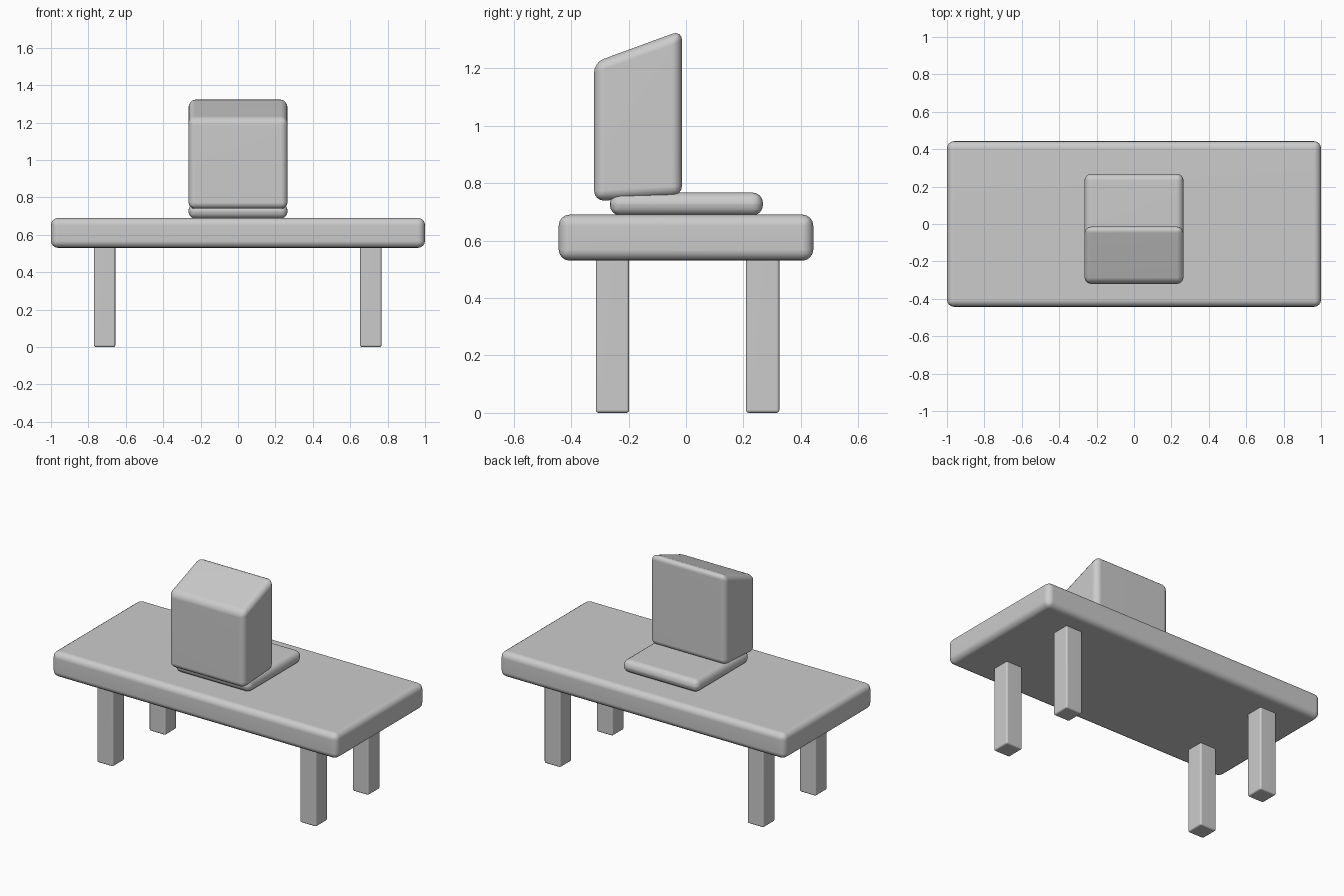
import bpy
import bmesh

if "Cube" in bpy.data.objects:
    bpy.data.objects.remove(bpy.data.objects["Cube"])


def rounded_prism(name, profile, x0, x1, radius, segments=4):
    """Extrude a (y, z) profile along x and round every edge."""
    bm = bmesh.new()
    face = bm.faces.new([bm.verts.new((x0, y, z)) for y, z in profile])
    out = bmesh.ops.extrude_face_region(bm, geom=[face])
    for v in out["geom"]:
        if isinstance(v, bmesh.types.BMVert):
            v.co.x = x1
    bmesh.ops.recalc_face_normals(bm, faces=bm.faces)
    mesh = bpy.data.meshes.new(name)
    bm.to_mesh(mesh)
    bm.free()
    obj = bpy.data.objects.new(name, mesh)
    bpy.context.collection.objects.link(obj)
    bevel = obj.modifiers.new("Rounding", "BEVEL")
    bevel.width = radius
    bevel.segments = segments
    bevel.limit_method = "NONE"
    mesh.shade_smooth()
    obj.modifiers.new("Normals", "WEIGHTED_NORMAL")
    return obj


def rounded_box(name, x, y, z, radius, segments=4):
    profile = [(y[0], z[0]), (y[1], z[0]), (y[1], z[1]), (y[0], z[1])]
    return rounded_prism(name, profile, x[0], x[1], radius, segments)


# Thick tabletop
rounded_box("tabletop", (-1, 1), (-0.443, 0.443), (0.53, 0.69), 0.038)

# Four legs
for side, x in (("left", -0.713), ("right", 0.71)):
    for end, y in (("front", -0.256), ("back", 0.267)):
        rounded_box(f"{end}_{side}_leg", (x - 0.057, x + 0.057),
                    (y - 0.058, y + 0.058), (0, 0.56), 0.01, 3)

# Flat base pad lying on the table
rounded_box("base_pad", (-0.265, 0.265), (-0.265, 0.268), (0.687, 0.767), 0.037)

# Upright block with sloping top, standing on the front of the pad
rounded_prism("upright_block",
              [(-0.32, 0.737), (-0.014, 0.755), (-0.014, 1.332), (-0.32, 1.22)],
              -0.265, 0.265, 0.036)
